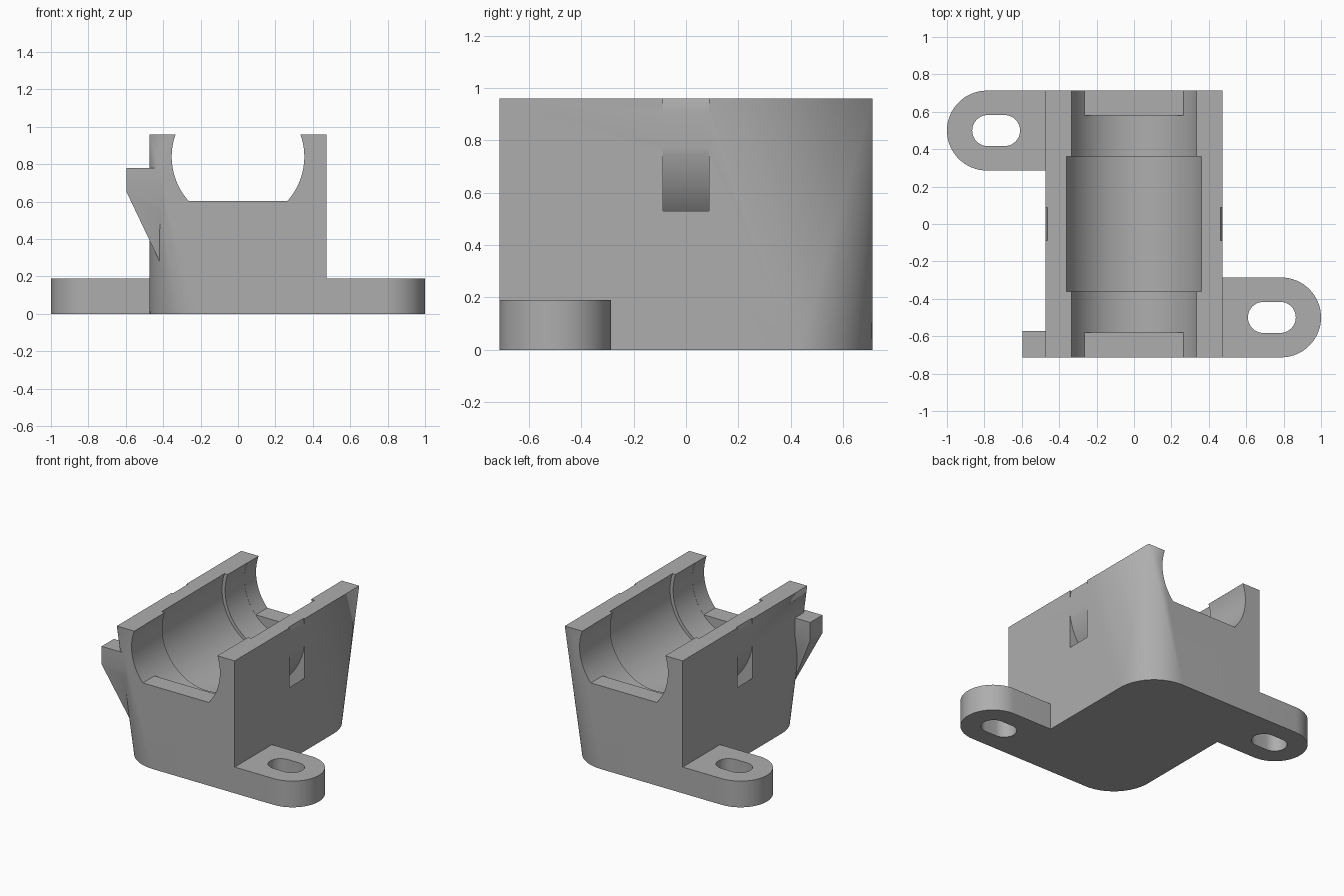
import bpy, bmesh, math
from mathutils import Vector

if "Cube" in bpy.data.objects:
    bpy.data.objects.remove(bpy.data.objects["Cube"])

W, D, H = 0.473, 0.713, 0.96      # half width, half depth, height of the block
AXIS_Z = 0.84                     # height of the channel axis

grey = bpy.data.materials.new("grey_plastic")
grey.diffuse_color = (0.42, 0.42, 0.42, 1)
grey.use_nodes = True
grey.node_tree.nodes["Principled BSDF"].inputs["Base Color"].default_value = grey.diffuse_color


def finish(name, bm):
    bmesh.ops.recalc_face_normals(bm, faces=bm.faces)
    mesh = bpy.data.meshes.new(name)
    bm.to_mesh(mesh)
    bm.free()
    mesh.materials.append(grey)
    obj = bpy.data.objects.new(name, mesh)
    bpy.context.collection.objects.link(obj)
    return obj


def prism(name, points, offset):
    """Extrude a planar outline along an offset."""
    bm = bmesh.new()
    face = bm.faces.new([bm.verts.new(p) for p in points])
    new = bmesh.ops.extrude_face_region(bm, geom=[face])["geom"]
    bmesh.ops.translate(bm, vec=offset,
                        verts=[v for v in new if isinstance(v, bmesh.types.BMVert)])
    return finish(name, bm)


def arc(cx, cy, r, a0, a1, n):
    return [(cx + r * math.cos(math.radians(a0 + (a1 - a0) * i / n)),
             cy + r * math.sin(math.radians(a0 + (a1 - a0) * i / n))) for i in range(n + 1)]


def rod(name, r, half, floor=None):
    """Cylinder along y on the channel axis, optionally cut flat at a floor height."""
    a = 90 if floor is None else math.degrees(math.acos((AXIS_Z - floor) / r))
    if floor is None:
        pts = arc(0, AXIS_Z, r, 0, 360, 96)[:-1]
    else:
        pts = arc(0, AXIS_Z, r, -90 + a, 270 - a, 80)
    return prism(name, [(x, -half, z) for x, z in pts], (0, 2 * half, 0))


def combine(target, tool, operation):
    mod = target.modifiers.new(operation, "BOOLEAN")
    mod.operation, mod.object, mod.solver = operation, tool, "EXACT"
    bpy.context.view_layer.objects.active = target
    bpy.ops.object.modifier_apply(modifier=mod.name)
    bpy.data.objects.remove(tool)


# Block: two opposite corners are round at the base and fade to sharp at the top
R, N = 0.29, 20
bm = bmesh.new()
top = [bm.verts.new((x, y, H)) for x, y in ((-W, -D), (W, -D), (W, D), (-W, D))]
bm.faces.new(top)
base = []
for i, (sx, sy) in enumerate(((-1, -1), (1, -1), (1, 1), (-1, 1))):
    if sx == sy:
        a = 180 if sx < 0 else 0
        pts = arc(sx * (W - R), sy * (D - R), R, a, a + 90, N)
    else:
        pts = [(sx * W, sy * D)]
    base.append([bm.verts.new((x, y, 0)) for x, y in pts])
bm.faces.new([v for corner in base for v in corner])
for i in range(4):
    for a, b in zip(base[i], base[i][1:]):
        bm.faces.new((a, b, top[i]))
    j = (i + 1) % 4
    bm.faces.new((base[i][-1], base[j][0], top[j], top[i]))
body = finish("cradle_body", bm)

# Mounting tabs with slotted holes, on opposite corners
for s in (1, -1):
    r, cx, cy = 0.2135, 0.7865, -0.4995
    outline = [(0.4, cy - r)] + arc(cx, cy, r, -90, 90, 32) + [(0.4, cy + r)]
    tab = prism("mounting_tab", [(s * x, s * y, 0) for x, y in outline], (0, 0, 0.19))
    hole = arc(0.782, cy, 0.083, -90, 90, 20) + arc(0.692, cy, 0.083, 90, 270, 20)
    cutter = prism("slot_cutter", [(s * x, s * y, -0.1) for x, y in hole], (0, 0, 0.5))
    combine(tab, cutter, "DIFFERENCE")
    combine(body, tab, "UNION")

# Side nub with a pointed support below
bm = bmesh.new()
for x in (-0.595, -0.4):
    for y in (-D, -0.573):
        for z in (0.65, 0.78):
            bm.verts.new((x, y, z))
bm.verts.new((-0.405, -0.64, 0.25))
bmesh.ops.convex_hull(bm, input=bm.verts[:])
combine(body, finish("side_nub", bm), "UNION")

# Strap tunnel: a ring passing under the channel and out through both sides
bm = bmesh.new()
loops = []
for r, y in ((0.478, -0.087), (0.566, -0.087), (0.566, 0.087), (0.478, 0.087)):
    loops.append([bm.verts.new((x, y, z)) for x, z in arc(0, AXIS_Z, r, 0, 360, 96)[:-1]])
for k in range(4):
    a, b = loops[k], loops[(k + 1) % 4]
    for i in range(96):
        j = (i + 1) % 96
        bm.faces.new((a[i], a[j], b[j], b[i]))
combine(body, finish("strap_cutter", bm), "DIFFERENCE")

# Channel: flat sills at the ends, round bore, wider bore in the middle
combine(body, rod("sill_cutter", 0.3545, 0.9, 0.603), "DIFFERENCE")
combine(body, rod("bore_cutter", 0.3555, 0.58), "DIFFERENCE")
combine(body, rod("wide_bore_cutter", 0.38, 0.36), "DIFFERENCE")

# Smooth curved walls, keep edges sharp
bpy.ops.object.select_all(action="DESELECT")
body.select_set(True)
bpy.context.view_layer.objects.active = body
bpy.ops.object.shade_smooth_by_angle(angle=math.radians(25))
